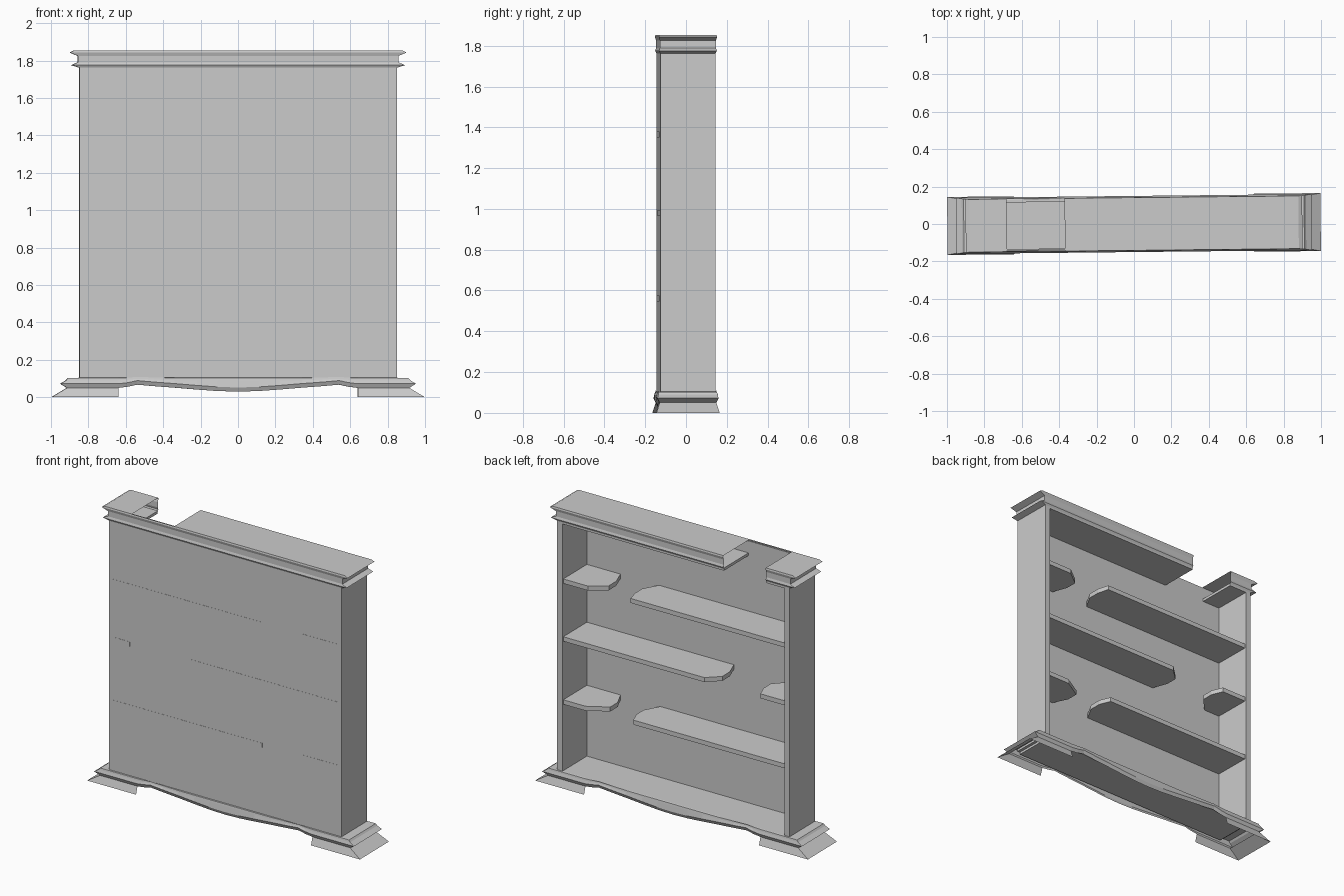
import bpy, bmesh
from math import radians
from mathutils import Matrix

if "Cube" in bpy.data.objects:
    bpy.data.objects.remove(bpy.data.objects["Cube"])

TURN = Matrix.Rotation(radians(0.6), 4, 'Z')   # the whole case stands slightly turned
HX, HY = 0.85, 0.135                           # half width and half depth of the carcass


def finish(name, bm):
    bmesh.ops.recalc_face_normals(bm, faces=bm.faces)
    bm.transform(TURN)
    me = bpy.data.meshes.new(name)
    bm.to_mesh(me)
    bm.free()
    ob = bpy.data.objects.new(name, me)
    bpy.context.collection.objects.link(ob)
    return ob


def slab(name, outline, z0, z1):
    """Flat board: xy outline extruded from z0 to z1."""
    bm = bmesh.new()
    f = bm.faces.new([bm.verts.new((x, y, z0)) for x, y in outline])
    r = bmesh.ops.extrude_face_region(bm, geom=[f])
    vs = [g for g in r['geom'] if isinstance(g, bmesh.types.BMVert)]
    bmesh.ops.translate(bm, verts=vs, vec=(0, 0, z1 - z0))
    return finish(name, bm)


def board(name, x0, x1, y0, y1, z0, z1):
    return slab(name, [(x0, y0), (x1, y0), (x1, y1), (x0, y1)], z0, z1)


def moulding(name, profile, stations, height, skip, caps=()):
    """Sweep a profile of (dx, dy, z) round the case; stations split front and back."""
    bm = bmesh.new()
    xs = [-HX] + stations + [HX]
    path = [(x, -1) for x in xs] + [(x, 1) for x in reversed(xs)]
    rings = []
    for k, (dx, dy, z) in enumerate(profile):
        ring = []
        for x, side in path:
            px = x + (dx if x == HX else -dx if x == -HX else 0)
            ring.append(bm.verts.new((px, side * (HY + dy), z + height(x, k))))
        rings.append(ring)
    n = len(path)
    for k in range(len(profile) - 1):
        for i in range(n):
            j = (i + 1) % n
            if not skip(k, path[i], path[j]):
                bm.faces.new((rings[k][i], rings[k][j], rings[k + 1][j], rings[k + 1][i]))
    # top caps between pairs of station indices
    for a, b in caps:
        bm.faces.new((rings[-1][a], rings[-1][b], rings[-1][n - 1 - b], rings[-1][n - 1 - a]))
    loose = [v for v in bm.verts if not v.link_faces]
    bmesh.ops.delete(bm, geom=loose, context='VERTS')
    return finish(name, bm)


# Carcass: closed panel on -y, open towards +y
board("back_panel", -HX, HX, -HY, -HY + 0.008, 0.09, 1.848)
for s, name in ((-1, "left_side"), (1, "right_side")):
    board(name, s * 0.812, s * HX, -HY, HY, 0.09, 1.775)
board("floor_board", -0.83, 0.83, -HY, HY, 0.075, 0.103)
GAP0, GAP1 = -0.68, -0.37
board("ceiling_left", -0.83, GAP0, -HY, HY, 1.75, 1.768)
board("ceiling_right", GAP1, 0.83, -HY, HY, 1.75, 1.768)

# Broken shelves: (start side, near-back end, tip, far end, top z)
YF, YB = -HY - 0.001, 0.125
for i, (side, far, tip, near, z) in enumerate([
        (-1, 0.28, 0.34, 0.32, 1.38), (1, 0.63, 0.53, 0.57, 1.38),
        (1, -0.22, -0.30, -0.26, 0.995), (-1, -0.70, -0.60, -0.63, 0.995),
        (-1, 0.27, 0.33, 0.30, 0.575), (1, 0.65, 0.52, 0.57, 0.575)]):
    far, near = (far, near) if side < 0 else (near, far)
    x0 = side * 0.825
    slab(f"shelf_{i + 1}", [(x0, YF), (far, YF), (tip, -0.03), (tip, 0.05), (near, YB), (x0, YB)],
         z - 0.03, z)

# Base moulding with feet and a wavy apron
WAVE = {0.64: 0, 0.59: 0.006, 0.54: 0.017, 0.45: 0.009, 0.34: 0.001,
        0.22: -0.009, 0.11: -0.017, 0: -0.02}
base_x = [-x for x in WAVE if x] + [x for x in reversed(WAVE)]
base_profile = [(0.148, 0.020, 0.0), (0.065, 0.004, 0.05), (0.10, 0.015, 0.072),
                (0.07, 0.010, 0.09), (0.06, 0.008, 0.102), (0, 0, 0.104)]


def base_height(x, k):
    w = WAVE.get(abs(x), 0)
    if k in (1, 2):
        return w
    return max(w, 0) * 0.5 if k == 3 else max(w, 0) * 0.4 if k == 4 else 0


moulding("base_moulding", base_profile, base_x, base_height,
         lambda k, a, b: k == 0 and max(abs(a[0]), abs(b[0])) < 0.65)

# Cornice, with a chunk missing from its top and open side
cornice_profile = [(0, 0, 1.762), (0.042, 0.007, 1.775), (0.008, 0.002, 1.79),
                   (0.008, 0.002, 1.825), (0.05, 0.008, 1.843), (0.03, 0.006, 1.853)]
moulding("cornice", cornice_profile, [GAP0, GAP1], lambda x, k: 0,
         lambda k, a, b: a[1] == b[1] == 1 and {a[0], b[0]} == {GAP0, GAP1},
         caps=[(0, 1), (2, 3)])
